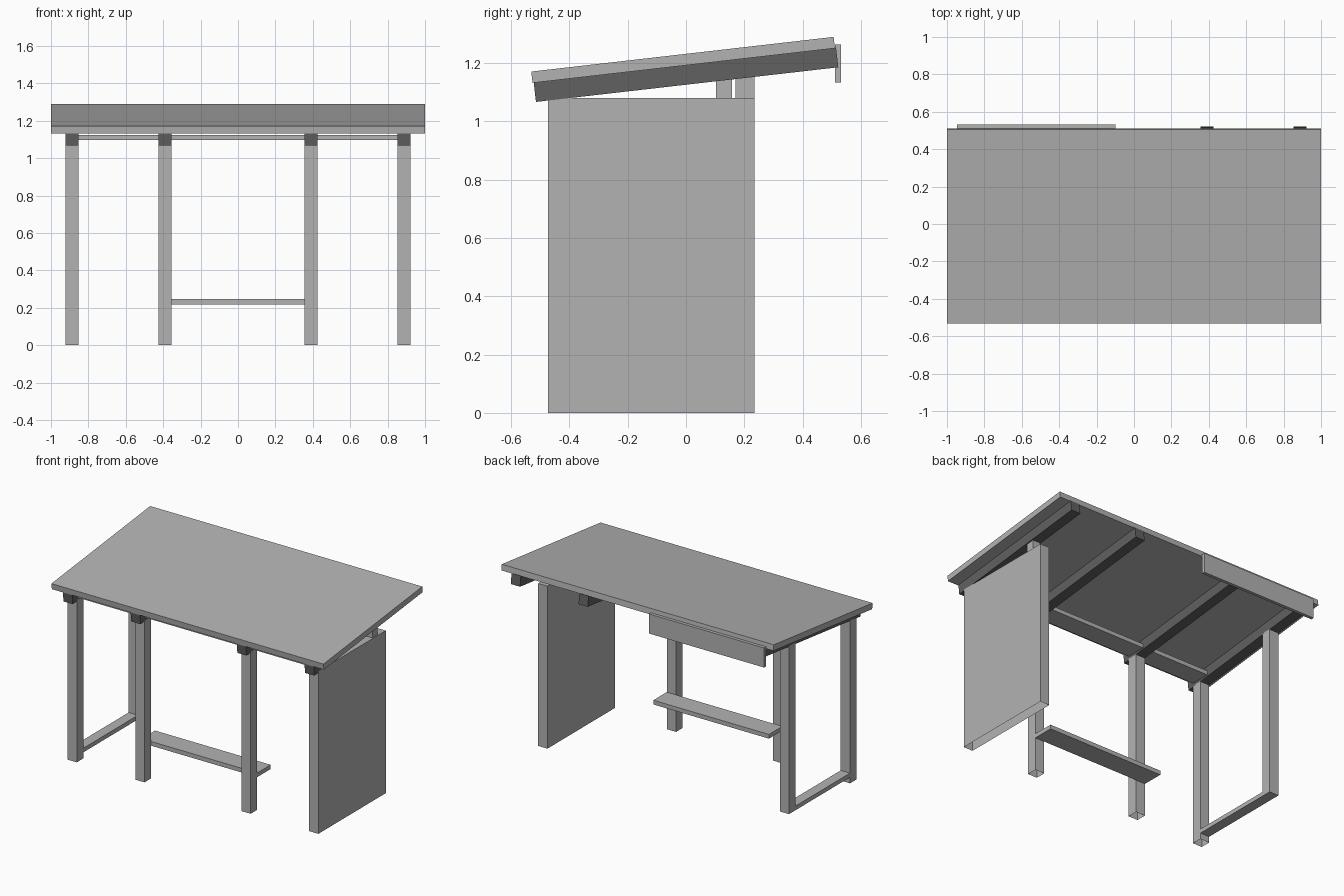
import bpy, bmesh, math
from mathutils import Matrix

if "Cube" in bpy.data.objects:
    bpy.data.objects.remove(bpy.data.objects["Cube"])

TILT = math.atan(0.1146)


def material(name, v):
    m = bpy.data.materials.new(name)
    m.diffuse_color = (v, v, v, 1)
    m.use_nodes = True
    m.node_tree.nodes["Principled BSDF"].inputs["Base Color"].default_value = m.diffuse_color
    return m


LIGHT = material("light grey", 0.45)
DARK = material("dark grey", 0.12)


def box(name, x, y, z, mat=LIGHT, tilt=0.0, open_bottom=False):
    """Box from (min, max) ranges, optionally tilted about x through its centre."""
    centre = [(a + b) / 2 for a, b in (x, y, z)]
    size = [b - a for a, b in (x, y, z)]
    bm = bmesh.new()
    bmesh.ops.create_cube(bm, size=1, matrix=Matrix.Diagonal((*size, 1)))
    if open_bottom:
        bottom = [f for f in bm.faces if f.normal.z < -0.9]
        bmesh.ops.delete(bm, geom=bottom, context='FACES')
    me = bpy.data.meshes.new(name)
    bm.to_mesh(me)
    bm.free()
    me.materials.append(mat)
    ob = bpy.data.objects.new(name, me)
    ob.location = centre
    ob.rotation_euler.x = tilt
    bpy.context.collection.objects.link(ob)
    return ob


# sloping table top
box("table_top", (-1, 1), (-0.532, 0.512), (1.1915, 1.2305), tilt=TILT)

# dark beams under the top
for i, cx in enumerate((-0.888, -0.39, 0.39, 0.888)):
    box(f"beam_{i + 1}", (cx - 0.034, cx + 0.034), (-0.522, 0.522),
        (1.126, 1.194), DARK, TILT)

# front legs, hollow at the foot
for name, cx in (("outer_left", -0.888), ("inner_left", -0.39), ("inner_right", 0.39)):
    box(f"front_leg_{name}", (cx - 0.034, cx + 0.034), (-0.473, -0.405),
        (0, 1.08), open_bottom=True)

# left rear leg standing on a low rail
box("rear_leg_left", (-0.922, -0.854), (0.169, 0.235), (0.068, 1.155))
box("left_rail", (-0.922, -0.854), (-0.405, 0.235), (0.04, 0.068))

# right side panel with a short post on top
box("side_panel", (0.854, 0.922), (-0.473, 0.235), (0, 1.08), open_bottom=True)
box("short_post", (0.861, 0.915), (0.103, 0.157), (1.07, 1.145))

# foot rest and upper cross board
box("foot_rest", (-0.425, 0.425), (-0.405, -0.264), (0.218, 0.246))
box("cross_board", (-0.86, 0.86), (-0.473, -0.34), (1.096, 1.123))

# upright board on the back edge
box("back_board", (-0.946, -0.1), (0.511, 0.532), (1.134, 1.264))
